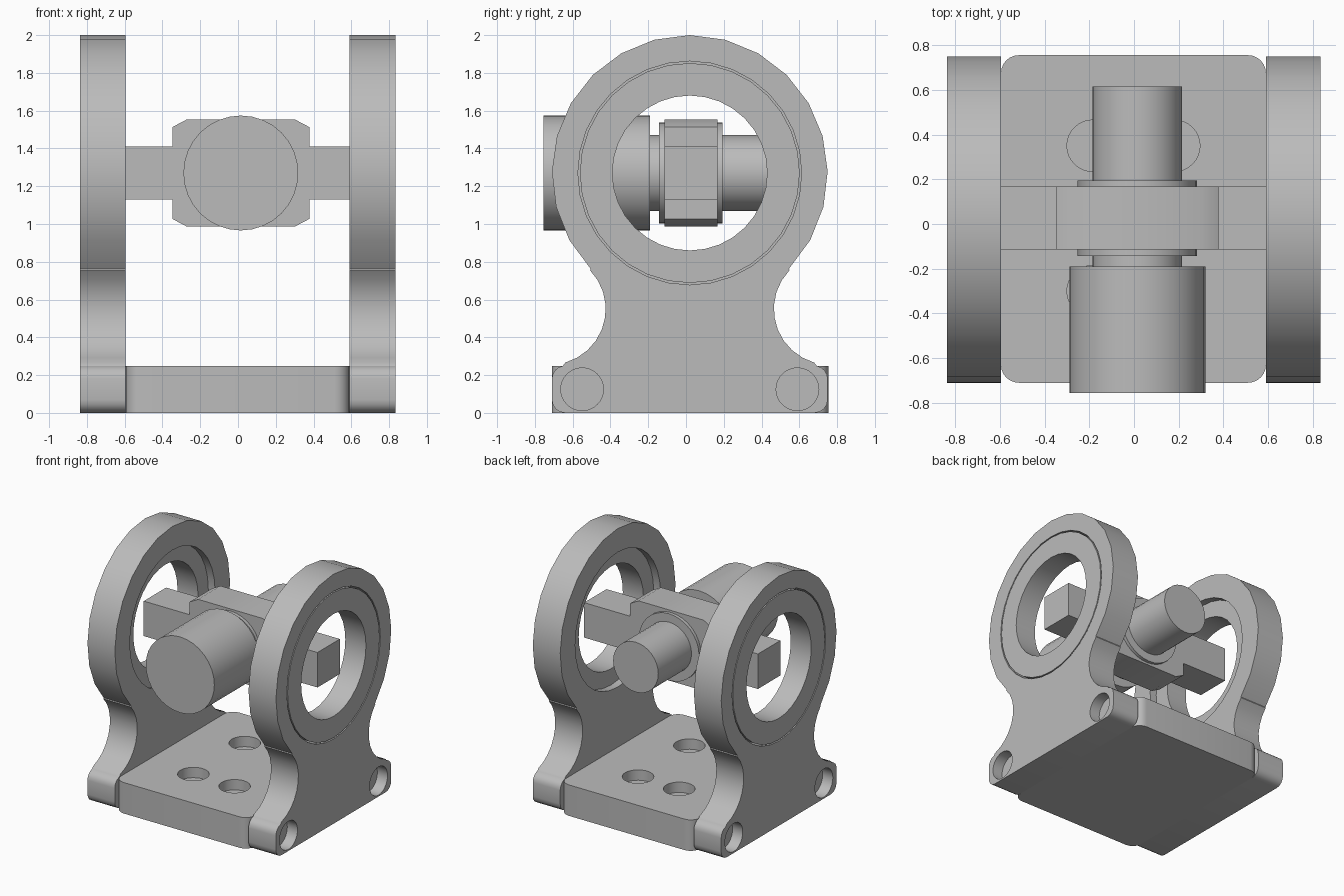
import bpy, bmesh
from math import pi, cos, sin, radians
from mathutils import Matrix, Vector

if "Cube" in bpy.data.objects:
    bpy.data.objects.remove(bpy.data.objects["Cube"])

grey = bpy.data.materials.new("machined grey")
grey.use_nodes = True
COLOUR = (0.5, 0.5, 0.5, 1)
grey.diffuse_color = COLOUR
grey.node_tree.nodes["Principled BSDF"].inputs["Base Color"].default_value = COLOUR

AXIS_Y, AXIS_Z = 0.02, 1.27      # centre of the bearing eyes
MOTOR_X = 0.015                  # centre of the motor shaft


def arc(cx, cy, r, a0, a1, steps):
    angles = [radians(a0 + (a1 - a0) * i / steps) for i in range(steps + 1)]
    return [(cx + r * cos(a), cy + r * sin(a)) for a in angles]


def extrude(name, outline, axis, lo, hi):
    """Prism of a 2D outline along an axis; the outline uses the other two axes in order."""
    def place(p, d):
        v = list(p)
        v.insert("xyz".index(axis), d)
        return Vector(v)
    bm = bmesh.new()
    face = bm.faces.new([bm.verts.new(place(p, lo)) for p in outline])
    ext = bmesh.ops.extrude_face_region(bm, geom=[face])
    top = [g for g in ext["geom"] if isinstance(g, bmesh.types.BMVert)]
    step = place((0, 0), hi - lo)
    bmesh.ops.translate(bm, verts=top, vec=step)
    bmesh.ops.recalc_face_normals(bm, faces=bm.faces)
    mesh = bpy.data.meshes.new(name)
    bm.to_mesh(mesh)
    bm.free()
    ob = bpy.data.objects.new(name, mesh)
    bpy.context.collection.objects.link(ob)
    mesh.materials.append(grey)
    return ob


def disc(name, axis, c, r, lo, hi, steps=32):
    return extrude(name, arc(*c, r, 0, 360, steps)[:-1], axis, lo, hi)


def select(ob):
    bpy.ops.object.select_all(action='DESELECT')
    ob.select_set(True)
    bpy.context.view_layer.objects.active = ob


def cut(ob, cutters):
    select(ob)
    for c in cutters:
        mod = ob.modifiers.new("cut", 'BOOLEAN')
        mod.operation, mod.solver, mod.object = 'DIFFERENCE', 'EXACT', c
        bpy.ops.object.modifier_apply(modifier=mod.name)
        bpy.data.objects.remove(c)


# Side plates: round eye, necked waist and rounded foot, one half mirrored
right_half = (arc(0.66, 0.07, 0.07, -90, 0, 4) + arc(0.66, 0.18, 0.07, 0, 80, 4)
              + arc(0.74, 0.55, 0.295, 254, 136, 9)
              + arc(0, AXIS_Z, 0.73, -44, 90, 9))
left_half = [(-y, z) for y, z in reversed(right_half[:-1])]
plate_outline = [(y + AXIS_Y, z) for y, z in right_half + left_half]
eye = (AXIS_Y, AXIS_Z)

for side, inner, outer in (("left", 0.59, 0.833), ("right", -0.595, -0.837)):
    s = 1 if outer > 0 else -1
    seat = inner + s * 0.06

    def span(a, b):
        return min(a, b), max(a, b)
    plate = extrude(side + "_side_plate", plate_outline, "x", *span(inner, outer))
    cutters = [disc("cutter", "x", eye, 0.54, *span(inner - s * 0.1, outer + s * 0.1)),
               disc("cutter", "x", eye, 0.592, *span(seat, outer + s * 0.1))]
    for dy in (-0.57, 0.57):
        cutters.append(disc("cutter", "x", (AXIS_Y + dy, 0.125), 0.113,
                            *span(outer - s * 0.09, outer + s * 0.1)))
    cut(plate, cutters)
    # Bearing ring set in the eye
    bearing = disc(side + "_bearing_ring", "x", eye, 0.582, *span(seat, outer))
    cut(bearing, [disc("cutter", "x", eye, 0.41, *span(inner, outer + s * 0.1))])

# Base plate with rounded corners and four blind screw holes
corners = ((0.51, 0.675, 0), (-0.515, 0.675, 90), (-0.515, -0.63, 180), (0.51, -0.63, 270))
base_outline = [p for x, y, a in corners for p in arc(x, y, 0.08, a, a + 90, 6)]
base = extrude("base_plate", base_outline, "z", 0, 0.248)
cut(base, [disc("cutter", "z", (x, y), 0.115, 0.165, 0.4)
           for x in (-0.185, 0.18) for y in (-0.30, 0.35)])

# Cross bar with a chamfered centre block, as one outline
quarter = [(0.77, 0.14), (0.3625, 0.14), (0.3625, 0.243), (0.287, 0.283)]
half = quarter + [(-x, z) for x, z in reversed(quarter)]
bar_outline = half + [(-x, -z) for x, z in half]
extrude("cross_bar", [(x + MOTOR_X, z + AXIS_Z) for x, z in bar_outline], "y", -0.115, 0.168)

# Motor, collars and shafts along the y axis
for name, r, lo, hi in (("motor_body", 0.304, -0.755, -0.19),
                        ("motor_neck", 0.2, -0.19, -0.14),
                        ("front_collar", 0.267, -0.142, -0.115),
                        ("rear_collar", 0.267, 0.168, 0.194),
                        ("rear_shaft", 0.2, 0.194, 0.615)):
    disc(name, "y", (MOTOR_X, AXIS_Z), r, lo, hi)

# Smooth round walls, keep edges sharp
for ob in list(bpy.context.scene.objects):
    if ob.type == 'MESH':
        select(ob)
        bpy.ops.object.shade_smooth_by_angle(angle=radians(30))
